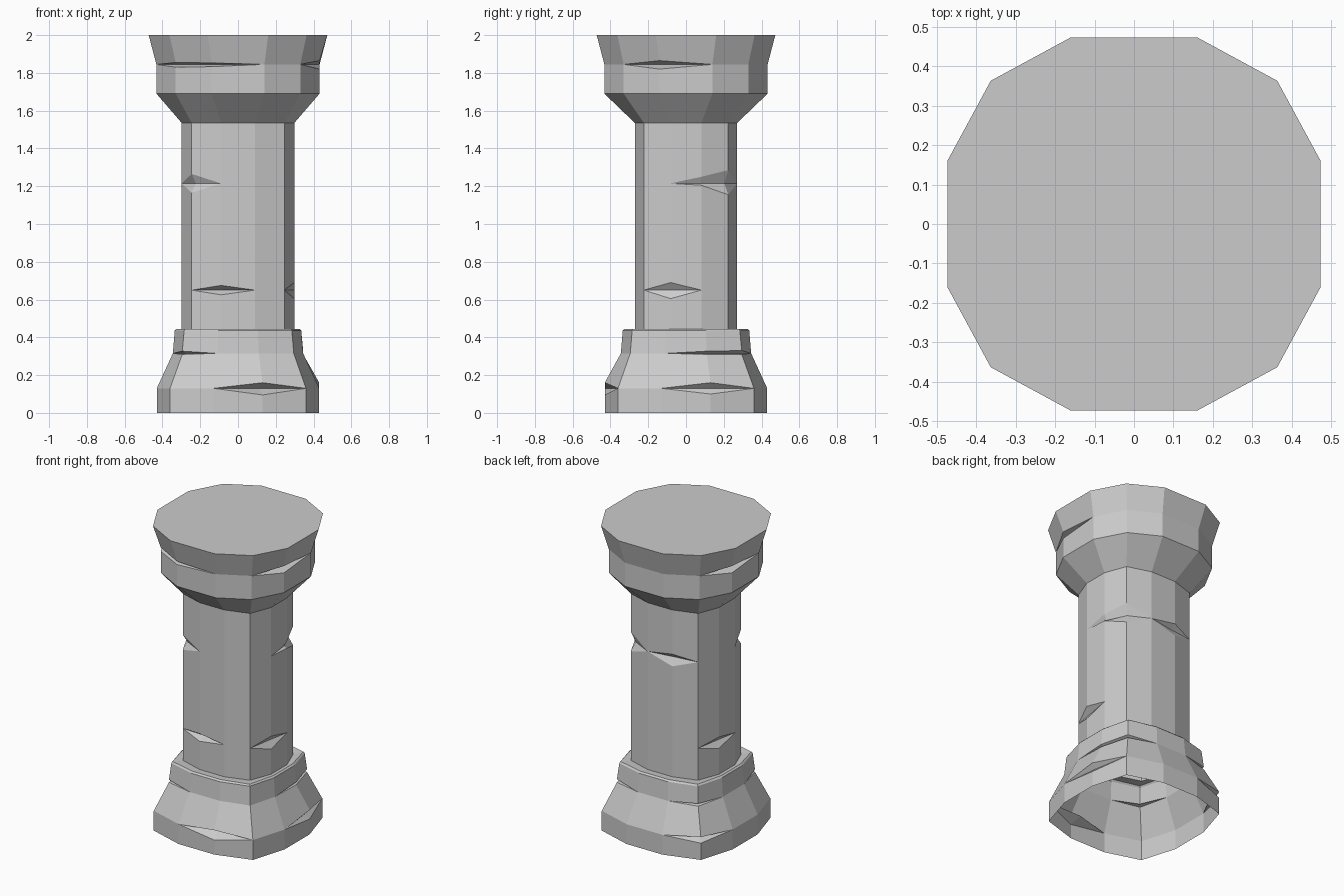
import bpy, bmesh
from mathutils import Vector

if "Cube" in bpy.data.objects:
    bpy.data.objects.remove(bpy.data.objects["Cube"])


def ring_points(z, a, b, c, sy=1.0):
    """Twelve-sided section: side corners (a, b), diagonal corners (c, c)."""
    pts = [(a, -b), (a, b), (c, c), (b, a), (-b, a), (-c, c),
           (-a, b), (-a, -b), (-c, -c), (-b, -a), (b, -a), (c, -c)]
    return [Vector((x, y * sy, z)) for x, y in pts]


def chipped_shell(name, rings, dents, cap=False):
    """Loft rings; dents maps (ring, corner) to (depth, up, down)."""
    bm = bmesh.new()
    low, mid, high = [], [], []
    for i, ring in enumerate(rings):
        lo, mi, hi = [], [], []
        for j, p in enumerate(ring_points(*ring)):
            if (i, j) in dents:
                depth, up, down = dents[i, j]
                inward = Vector((-p.x, -p.y, 0)).normalized() * depth
                lo.append(bm.verts.new(p - Vector((0, 0, down))))
                mi.append(bm.verts.new(p + inward))
                hi.append(bm.verts.new(p + Vector((0, 0, up))))
            else:
                v = bm.verts.new(p)
                lo.append(v)
                mi.append(v)
                hi.append(v)
        low.append(lo)
        mid.append(mi)
        high.append(hi)

    def strip(under, over):
        for j in range(12):
            k = (j + 1) % 12
            face = list(dict.fromkeys([under[j], under[k], over[k], over[j]]))
            if len(face) > 2:
                bm.faces.new(face)

    for i in range(len(rings)):
        strip(low[i], mid[i])
        strip(mid[i], high[i])
        if i + 1 < len(rings):
            strip(high[i], low[i + 1])
    if cap:
        bm.faces.new(high[-1])
    mesh = bpy.data.meshes.new(name)
    bm.to_mesh(mesh)
    bm.free()
    obj = bpy.data.objects.new(name, mesh)
    bpy.context.collection.objects.link(obj)
    return obj


# Shaft section: slightly narrower front to back
SHAFT = (0.298, 0.09, 0.245, 0.91)

# Flared base, open underneath, with a narrow ledge at the top
chipped_shell("column_base", [
    (0.0, 0.43, 0.13, 0.36),
    (0.13, 0.43, 0.13, 0.36),
    (0.315, 0.345, 0.11, 0.295),
    (0.435, 0.335, 0.105, 0.285),
    (0.445, 0.325, 0.10, 0.28),
    (0.44, *SHAFT),
], {
    (1, 10): (0.07, 0.03, 0.035),
    (1, 1): (0.03, 0.03, 0.03),
    (1, 5): (0.05, 0.02, 0.02),
    (2, 8): (0.03, 0.012, 0.005),
    (2, 1): (0.03, 0.012, 0.005),
    (2, 2): (0.03, 0.015, 0.005),
    (2, 5): (0.03, 0.012, 0.005),
})

# Straight shaft with two levels of chips
chipped_shell("column_shaft", [
    (0.44, *SHAFT),
    (0.65, *SHAFT),
    (1.215, *SHAFT),
    (1.535, *SHAFT),
], {
    (1, 9): (0.04, 0.025, 0.025),
    (1, 0): (0.03, 0.04, 0.045),
    (1, 6): (0.03, 0.035, 0.04),
    (2, 8): (0.03, 0.05, 0.05),
    (2, 1): (0.02, 0.035, 0.01),
    (2, 2): (0.03, 0.07, 0.06),
    (2, 4): (0.03, 0.03, 0.05),
})

# Flared capital with a flat top
chipped_shell("column_capital", [
    (1.535, *SHAFT),
    (1.69, 0.432, 0.14, 0.33),
    (1.845, 0.432, 0.14, 0.33),
    (2.0, 0.473, 0.16, 0.363),
], {
    (2, 0): (0.06, 0.02, 0.025),
    (2, 6): (0.06, 0.02, 0.025),
    (2, 8): (0.04, 0.01, 0.015),
    (2, 9): (0.05, 0.008, 0.012),
}, cap=True)
